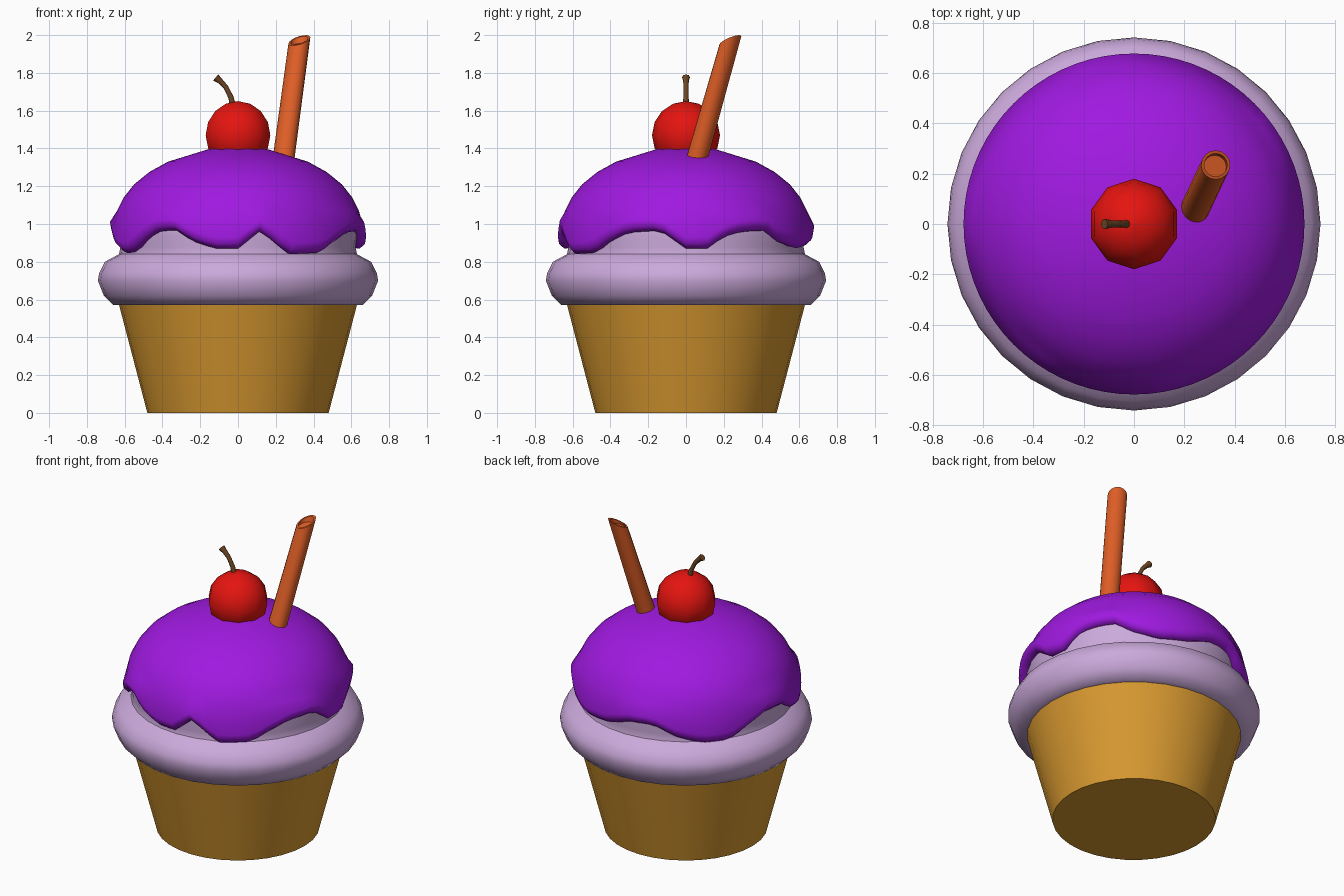
import bpy, bmesh, math
from mathutils import Vector

if "Cube" in bpy.data.objects:
    bpy.data.objects.remove(bpy.data.objects["Cube"])


def finish(obj, color, angle=50):
    mat = bpy.data.materials.new(obj.name + "_colour")
    mat.diffuse_color = (*color, 1)
    mat.use_nodes = True
    mat.node_tree.nodes["Principled BSDF"].inputs["Base Color"].default_value = mat.diffuse_color
    obj.data.materials.append(mat)
    if obj.type == 'MESH':
        bpy.ops.object.select_all(action='DESELECT')
        obj.select_set(True)
        bpy.context.view_layer.objects.active = obj
        bpy.ops.object.shade_smooth_by_angle(angle=math.radians(angle))


def loft(name, rings, color, angle=50):
    """Skin a list of rings (equal point counts) and close both ends."""
    bm = bmesh.new()
    vs = [[bm.verts.new(p) for p in ring] for ring in rings]
    n = len(vs[0])
    for a, b in zip(vs, vs[1:]):
        for i in range(n):
            j = (i + 1) % n
            bm.faces.new((a[i], a[j], b[j], b[i]))
    bm.faces.new(vs[0][::-1])
    bm.faces.new(vs[-1])
    bmesh.ops.recalc_face_normals(bm, faces=bm.faces)
    mesh = bpy.data.meshes.new(name)
    bm.to_mesh(mesh)
    bm.free()
    obj = bpy.data.objects.new(name, mesh)
    bpy.context.collection.objects.link(obj)
    finish(obj, color, angle)
    return obj


def circle(r, z, n, phase=0.0):
    return [(r * math.cos(phase + math.tau * i / n),
             r * math.sin(phase + math.tau * i / n), z) for i in range(n)]


# Baked cup
loft("cake_cup", [circle(r, z, 32) for r, z in [(0.48, 0), (0.632, 0.58)]],
     (0.69, 0.32, 0.03))

# Pale frosting: fat lower roll, neck, and the layer under the icing
frosting = [(0.60, 0.57), (0.66, 0.57), (0.71, 0.62), (0.742, 0.70), (0.735, 0.74),
            (0.705, 0.80), (0.63, 0.84), (0.622, 0.88), (0.638, 0.94), (0.62, 1.02),
            (0.56, 1.12), (0.40, 1.24), (0.05, 1.30)]
loft("frosting", [circle(r, z, 32) for r, z in frosting], (0.60, 0.40, 0.71))

# Icing dome: lower edge height varies around the rim (degrees, height)
drips = [(0, .87), (11, .87), (17, .93), (27, .96), (40, .965), (48, .91), (63, .87),
         (80, .89), (95, .94), (108, .945), (120, .88), (133, .84), (148, .84), (160, .91),
         (170, .955), (184, .95), (196, .87), (204, .845), (212, .85), (222, .92),
         (231, .965), (240, .965), (248, .91), (259, .87), (270, .87), (280, .96),
         (287, .91), (294, .84), (312, .848), (320, .90), (332, .955), (348, .965), (360, .87)]


def drip_z(deg):
    for (a, za), (b, zb) in zip(drips, drips[1:]):
        if a <= deg <= b:
            return za + (zb - za) * (deg - a) / (b - a)


N = 72
dome = [(0.04, 1.40), (0.15, 1.398), (0.37, 1.33), (0.47, 1.275), (0.55, 1.21),
        (0.605, 1.14), (0.64, 1.07)]
rings = [circle(r, z, N) for r, z in dome]
for r, lift in [(0.678, 0.06), (0.672, 0.025), (0.645, 0.0), (0.60, 0.01)]:
    rings.append([(x, y, drip_z(360 * i / N) + lift)
                  for i, (x, y, _) in enumerate(circle(r, 0, N))])
rings.append(circle(0.50, 1.10, N))
loft("icing", rings, (0.35, 0.01, 0.75), 70)

# Cherry, ten-sided
cherry = [circle(max(0.18 * math.sin(math.pi * k / 8), 0.002),
                 1.47 + 0.18 * math.cos(math.pi * k / 8), 10, math.pi / 2) for k in range(9)]
loft("cherry", cherry, (0.78, 0.007, 0.005), 60)

# Curved cherry stem, thicker at both ends
stem = [(-0.025, 1.61, .018), (-0.037, 1.67, .014), (-0.065, 1.725, .013),
        (-0.095, 1.757, .015), (-0.118, 1.776, .021)]
stem_rings = []
for i, (x, z, r) in enumerate(stem):
    a, b = stem[max(i - 1, 0)], stem[min(i + 1, len(stem) - 1)]
    t = Vector((b[0] - a[0], 0, b[1] - a[1])).normalized()
    side = t.cross(Vector((0, 1, 0)))
    stem_rings.append([Vector((x, 0, z)) + side * c[0] + Vector((0, c[1], 0))
                       for c in circle(r, 0, 8)])
loft("cherry_stem", stem_rings, (0.155, 0.06, 0.017))

# Leaning wafer stick: slanted rim with a shallow hollow end
base, tip = Vector((0.235, 0.045, 1.30)), Vector((0.325, 0.235, 1.972))


def stick_ring(center, r, slant):
    return [center + Vector((x, y, slant * (x * 0.6 + y * 0.8))) for x, y, _ in circle(r, 0, 16)]


loft("wafer_stick", [stick_ring(base, 0.058, 0), stick_ring(tip, 0.058, 0.48),
                     stick_ring(tip, 0.046, 0.48),
                     stick_ring(tip - (tip - base) * 0.04, 0.046, 0.3)],
     (0.75, 0.115, 0.02), 40)
